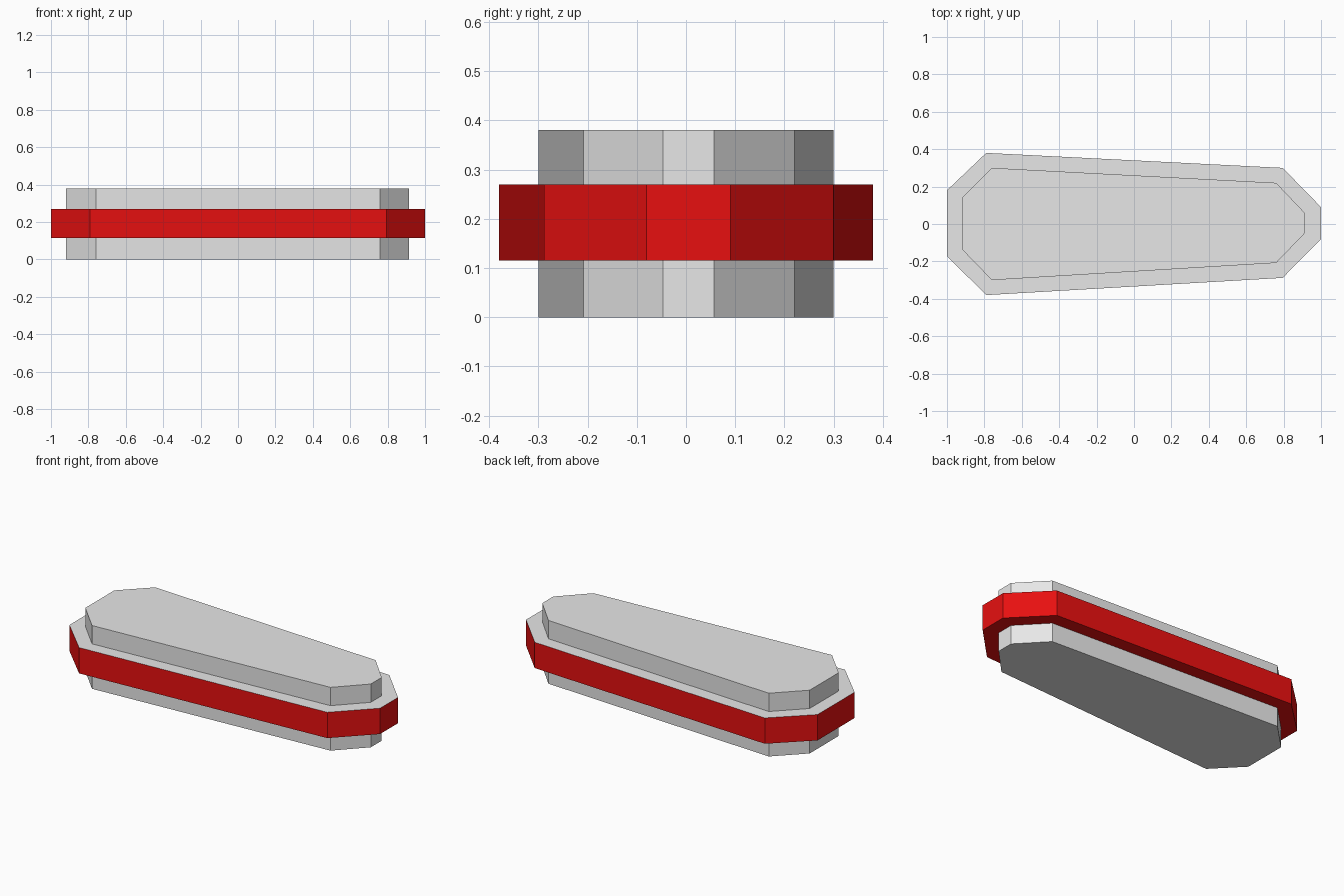
import bpy, bmesh

if "Cube" in bpy.data.objects:
    bpy.data.objects.remove(bpy.data.objects["Cube"])


def material(name, rgb):
    m = bpy.data.materials.new(name)
    m.diffuse_color = (*rgb, 1.0)
    m.use_nodes = True
    m.node_tree.nodes["Principled BSDF"].inputs["Base Color"].default_value = m.diffuse_color
    return m


grey = material("light grey", (0.8, 0.8, 0.8))
red = material("red", (0.8, 0.005, 0.005))


def prism(name, outline, z0, z1, mats, top_index=0):
    """Extrude a flat outline upward; the top face may take its own material."""
    bm = bmesh.new()
    base = bm.faces.new([bm.verts.new((x, y, z0)) for x, y in outline])
    ext = bmesh.ops.extrude_face_region(bm, geom=[base], use_keep_orig=True)
    for v in ext["geom"]:
        if isinstance(v, bmesh.types.BMVert):
            v.co.z = z1
    bmesh.ops.recalc_face_normals(bm, faces=bm.faces)
    for f in bm.faces:
        f.material_index = top_index if f.normal.z > 0.5 else 0
    me = bpy.data.meshes.new(name)
    bm.to_mesh(me)
    bm.free()
    for m in mats:
        me.materials.append(m)
    ob = bpy.data.objects.new(name, me)
    bpy.context.collection.objects.link(ob)
    return ob


# Tapered eight-sided outlines, wide at the left end
inner = [(-0.92, -0.135), (-0.76, -0.30), (0.76, -0.208), (0.915, -0.047),
         (0.915, 0.057), (0.76, 0.22), (-0.76, 0.30), (-0.92, 0.14)]
outer = [(-1.0, -0.172), (-0.79, -0.38), (0.795, -0.288), (1.0, -0.08),
         (1.0, 0.09), (0.795, 0.30), (-0.79, 0.38), (-1.0, 0.18)]

# Grey body running the full height
prism("body", inner, 0.0, 0.38, [grey])
# Wider red band with a grey upper ledge
prism("band", outer, 0.115, 0.27, [red, grey], top_index=1)
